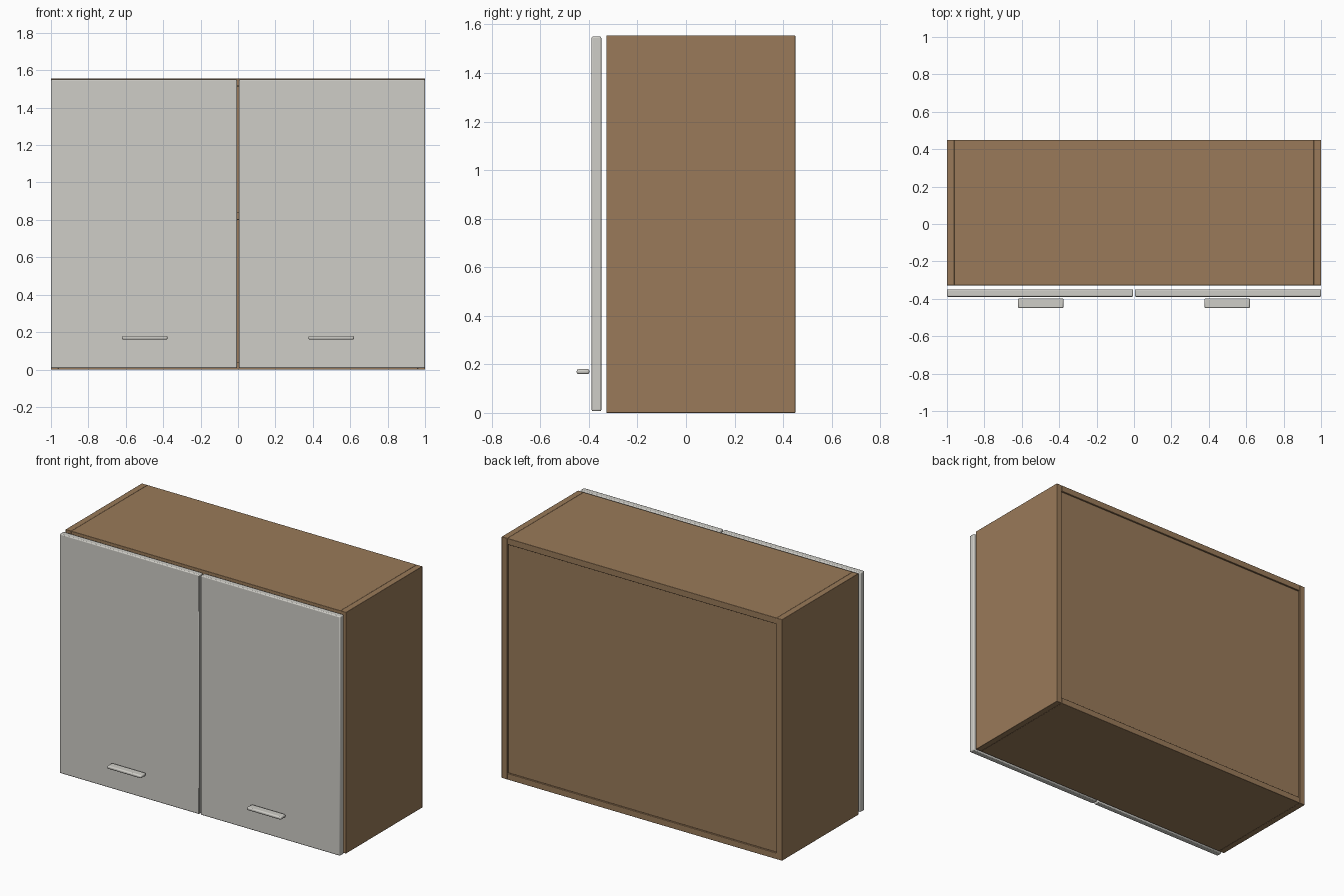
import bpy

cube = bpy.data.objects.get("Cube")
if cube:
    bpy.data.objects.remove(cube, do_unlink=True)


def material(name, colour):
    mat = bpy.data.materials.new(name)
    mat.use_nodes = True
    mat.diffuse_color = colour
    mat.node_tree.nodes["Principled BSDF"].inputs["Base Color"].default_value = colour
    return mat


wood = material("brown wood", (0.32, 0.195, 0.1, 1))
paint = material("pale grey paint", (0.62, 0.61, 0.57, 1))


def board(name, x, y, z, mat, bevel):
    """Box spanning the given (low, high) ranges, with softened edges."""
    spans = (x, y, z)
    bpy.ops.mesh.primitive_cube_add(size=1, location=[(a + b) / 2 for a, b in spans])
    obj = bpy.context.object
    obj.name = name
    obj.scale = [b - a for a, b in spans]
    bpy.ops.object.transform_apply(location=False, rotation=False, scale=True)
    obj.data.materials.append(mat)
    mod = obj.modifiers.new("Soft edges", "BEVEL")
    mod.width = bevel
    mod.segments = 2
    bpy.ops.object.shade_smooth_by_angle()
    return obj


HEIGHT, THICK = 1.555, 0.04
FRONT, BACK = -0.328, 0.45
INNER = 1 - THICK
inside = (-INNER, INNER)

# Carcass: top, bottom, shelf and slightly recessed back
board("top_panel", inside, (FRONT, BACK), (HEIGHT - THICK, HEIGHT), wood, 0.002)
board("bottom_panel", inside, (FRONT, BACK), (0, THICK), wood, 0.002)
board("shelf", inside, (FRONT + 0.02, BACK - 0.03), (0.8, 0.8 + THICK), wood, 0.002)
board("back_panel", inside, (BACK - 0.03, BACK - 0.01),
      (THICK, HEIGHT - THICK), wood, 0.001)

# Mirrored side panels, doors and handles
for side, s in (("left", 1), ("right", -1)):
    def span(a, b):
        return tuple(sorted((s * a, s * b)))

    board(side + "_side_panel", span(INNER, 1), (FRONT, BACK), (0, HEIGHT), wood, 0.002)
    board(side + "_door", span(0.005, 1), (-0.389, -0.349), (0.007, 1.55), paint, 0.006)
    board(side + "_handle", span(0.377, 0.62), (-0.45, -0.398), (0.16, 0.18), paint, 0.007)
